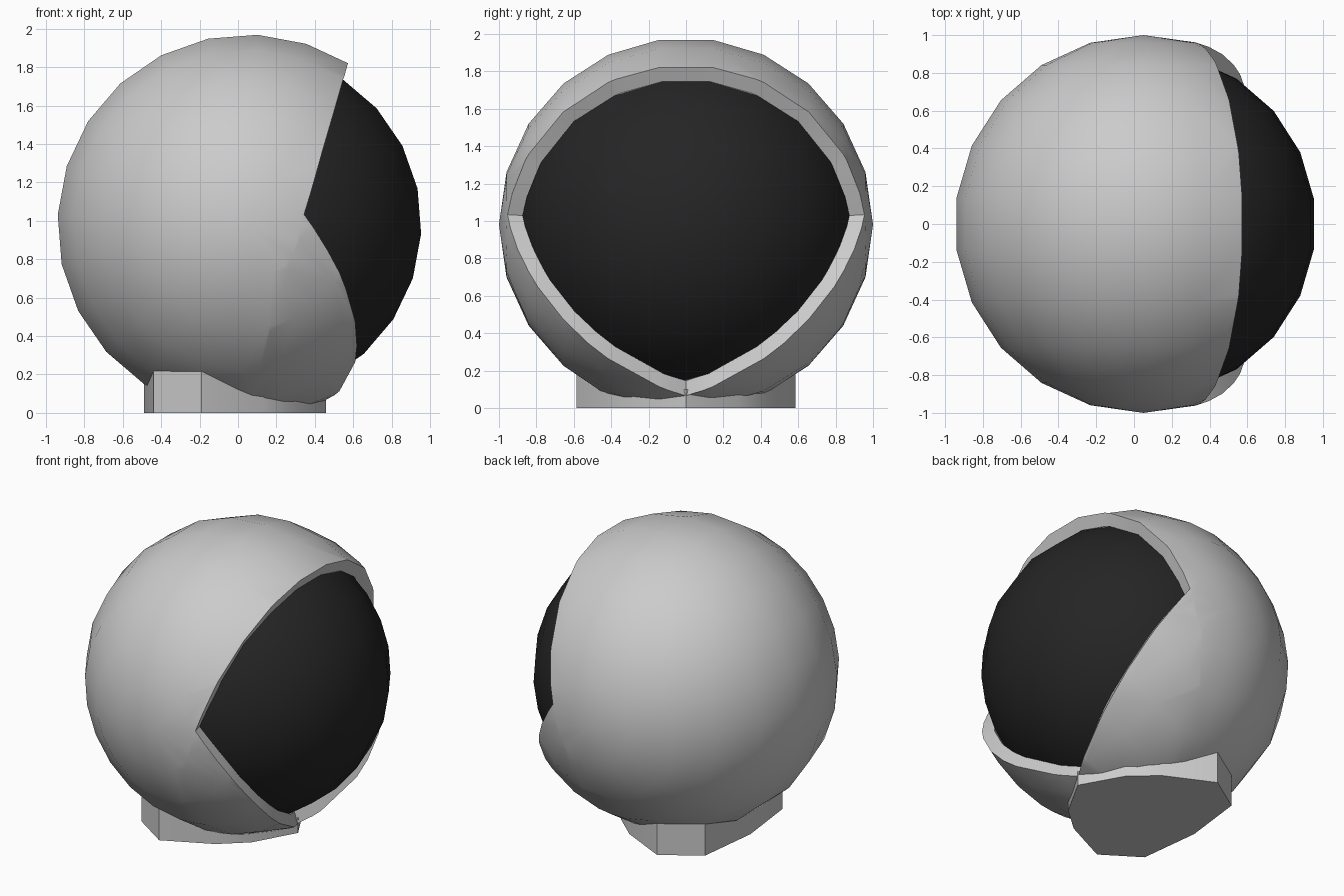
import bpy, bmesh, math
from mathutils import Vector, Matrix

if "Cube" in bpy.data.objects:
    bpy.data.objects.remove(bpy.data.objects["Cube"])

CENTER = Vector((0.05, 0, 0.98))


def sphere_bmesh(radius):
    # sphere with its poles on the left and right sides
    bm = bmesh.new()
    turn = Matrix.Rotation(math.radians(3), 4, 'Y') @ Matrix.Rotation(math.radians(90), 4, 'X')
    bmesh.ops.create_uvsphere(bm, u_segments=24, v_segments=11, radius=radius, matrix=turn)
    return bm


def finish(name, bm, location, thickness=0):
    bmesh.ops.recalc_face_normals(bm, faces=bm.faces)
    mesh = bpy.data.meshes.new(name)
    bm.to_mesh(mesh)
    bm.free()
    ob = bpy.data.objects.new(name, mesh)
    ob.location = location
    bpy.context.collection.objects.link(ob)
    bpy.ops.object.select_all(action='DESELECT')
    ob.select_set(True)
    bpy.context.view_layer.objects.active = ob
    if thickness:
        mod = ob.modifiers.new("thickness", 'SOLIDIFY')
        mod.thickness = thickness
        mod.offset = -1
        bpy.ops.object.modifier_apply(modifier=mod.name)
    bpy.ops.object.shade_smooth_by_angle(angle=math.radians(32))
    return ob


# helmet shell: the face opening is bounded by a brow plane and two chin planes
bm = sphere_bmesh(1.0)
planes = [(Vector((1, 0, -0.29)), 0.278),
          (Vector((0.639, -0.509, 0.577)), -0.266),
          (Vector((0.639, 0.509, 0.577)), -0.266)]


def inside(face, tests):
    c = face.calc_center_median()
    return all(n.dot(c) > d for n, d in tests)


for i, (n, d) in enumerate(planes):
    faces = [f for f in bm.faces if inside(f, planes[:i])]
    edges = {e for f in faces for e in f.edges}
    verts = {v for f in faces for v in f.verts}
    bmesh.ops.bisect_plane(bm, geom=list(verts) + list(edges) + faces, dist=1e-4,
                           plane_co=n * (d / n.length_squared), plane_no=n)
opening = [f for f in bm.faces if inside(f, planes)]
bmesh.ops.delete(bm, geom=opening, context='FACES')
bmesh.ops.remove_doubles(bm, verts=bm.verts, dist=0.012)
for v in bm.verts:
    v.co.normalize()
    v.co.z = max(v.co.z, -0.97)   # underside stays inside the base
finish("helmet_shell", bm, CENTER, 0.085)

# dark visor ball filling the shell
visor = finish("visor", sphere_bmesh(0.914), CENTER)
black = bpy.data.materials.new("visor_black")
black.diffuse_color = (0.018, 0.018, 0.018, 1)
black.use_nodes = True
black.node_tree.nodes["Principled BSDF"].inputs["Base Color"].default_value = black.diffuse_color
visor.data.materials.append(black)

# neck base: mirrored outline raised until it meets the shell
half = [(0.3, 0.28), (0.13, 0.43), (-0.19, 0.585), (-0.44, 0.42)]
outline = [(0.457, 0)] + half + [(-0.49, 0)] + [(x, -y) for x, y in reversed(half)]
bm = bmesh.new()
low = [bm.verts.new((x, y, 0)) for x, y in outline]
high = [bm.verts.new((x, y, CENTER.z - math.sqrt(0.97 ** 2 - (x - CENTER.x) ** 2 - y * y)))
        for x, y in outline]
bm.faces.new(low[::-1])
bm.faces.new(high)
for i in range(len(low)):
    j = (i + 1) % len(low)
    bm.faces.new((low[i], low[j], high[j], high[i]))
finish("neck_base", bm, (0, 0, 0))
